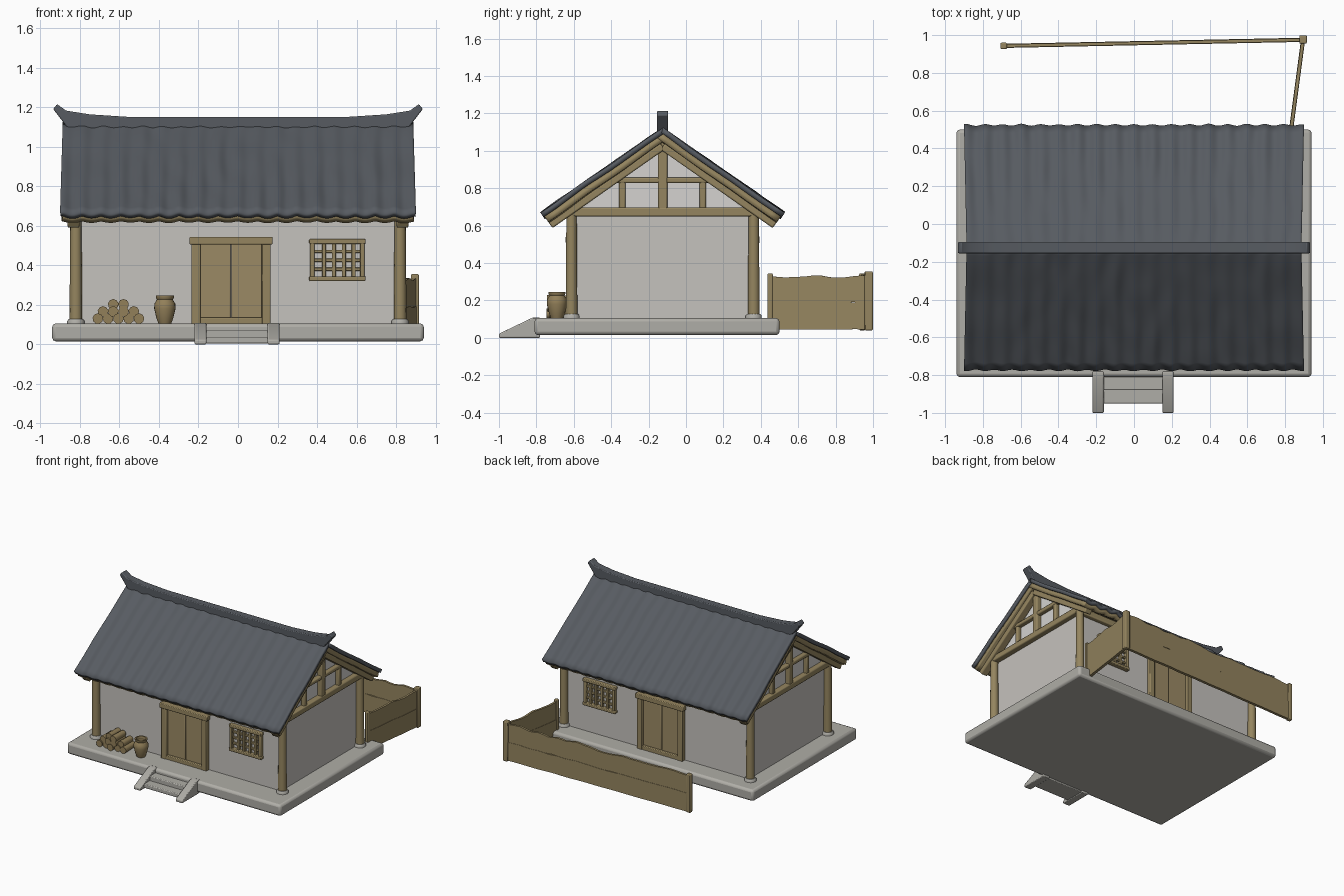
import bpy, bmesh, math
from mathutils import Vector, noise

if "Cube" in bpy.data.objects:
    bpy.data.objects.remove(bpy.data.objects["Cube"])

YC = -0.125          # y of the ridge line
SLOPE = 0.70         # roof drop per unit of y
RIDGE_Z = 1.12


def material(name, r, g, b):
    m = bpy.data.materials.new(name)
    m.diffuse_color = (r, g, b, 1)
    m.use_nodes = True
    m.node_tree.nodes["Principled BSDF"].inputs["Base Color"].default_value = m.diffuse_color
    return m


STONE = material("pale stone", 0.43, 0.42, 0.385)
PLASTER = material("plaster", 0.56, 0.54, 0.51)
INFILL = material("white infill", 0.66, 0.65, 0.63)
WOOD = material("timber", 0.30, 0.235, 0.115)
DOORWOOD = material("door wood", 0.33, 0.255, 0.13)
CLAY = material("brown clay", 0.29, 0.215, 0.10)
TILE = material("slate tile", 0.095, 0.105, 0.12)


def finish(name, bm, mat, bevel=0.0, angle=40, recalc=True):
    if recalc:
        bmesh.ops.recalc_face_normals(bm, faces=bm.faces)
    me = bpy.data.meshes.new(name)
    bm.to_mesh(me)
    bm.free()
    ob = bpy.data.objects.new(name, me)
    bpy.context.collection.objects.link(ob)
    me.materials.append(mat)
    if bevel:
        mod = ob.modifiers.new("bevel", 'BEVEL')
        mod.width, mod.segments = bevel, 2
        mod.limit_method = 'ANGLE'
    bpy.ops.object.select_all(action='DESELECT')
    ob.select_set(True)
    bpy.context.view_layer.objects.active = ob
    bpy.ops.object.shade_smooth_by_angle(angle=math.radians(angle))
    return ob


def box(name, x0, x1, y0, y1, z0, z1, mat, bevel=0.006):
    bm = bmesh.new()
    bmesh.ops.create_cube(bm, size=1)
    for v in bm.verts:
        v.co = ((x0 + x1) / 2 + v.co.x * (x1 - x0),
                (y0 + y1) / 2 + v.co.y * (y1 - y0),
                (z0 + z1) / 2 + v.co.z * (z1 - z0))
    return finish(name, bm, mat, bevel)


def beam(name, p, q, w, h, mat=WOOD, bevel=0.008):
    p, q = Vector(p), Vector(q)
    bm = bmesh.new()
    bmesh.ops.create_cube(bm, size=1)
    rot = (q - p).to_track_quat('X', 'Z')
    for v in bm.verts:
        v.co = (p + q) / 2 + rot @ Vector((v.co.x * (q - p).length, v.co.y * w, v.co.z * h))
    return finish(name, bm, mat, bevel)


def prism(name, pts, axis, a, b, mat, bevel=0.0):
    """Extrude a 2D outline along x (points are y,z) or y (points are x,z)."""
    bm = bmesh.new()
    put = (lambda p, t: (t, p[0], p[1])) if axis == 'x' else (lambda p, t: (p[0], t, p[1]))
    f = bm.faces.new([bm.verts.new(put(p, a)) for p in pts])
    new = bmesh.ops.extrude_face_region(bm, geom=[f])['geom']
    for v in new:
        if isinstance(v, bmesh.types.BMVert):
            v.co[0 if axis == 'x' else 1] = b
    return finish(name, bm, mat, bevel)


def lathe(name, profile, x, y, mat, n=20):
    bm = bmesh.new()
    rings = [[bm.verts.new((x + r * math.cos(k * math.tau / n), y + r * math.sin(k * math.tau / n), z))
              for k in range(n)] for r, z in profile]
    for a, b in zip(rings, rings[1:]):
        for k in range(n):
            bm.faces.new((a[k], a[(k + 1) % n], b[(k + 1) % n], b[k]))
    bm.faces.new(rings[0])
    bm.faces.new(rings[-1])
    return finish(name, bm, mat)


def roof_sheet(name, side, half, s_end, shift, thick, amp, mat):
    """Wavy sheet falling from the ridge, thickened downwards."""
    bm = bmesh.new()
    nx, ns = 180, 16
    n = Vector((0, side * SLOPE, 1)).normalized()
    grid = []
    for i in range(nx + 1):
        x = -half + 2 * half * i / nx
        row = []
        for j in range(ns + 1):
            s = s_end * j / ns
            p = Vector((x * (0.985 + 0.015 * j / ns), YC + side * s, RIDGE_Z - SLOPE * s))
            wave = amp * math.cos(x * math.tau / 0.099)
            rough = amp * 0.9 * noise.noise(Vector((x * 14, s * 6, side * 3)))
            row.append(bm.verts.new(p + n * (shift + wave * (0.35 + 0.65 * j / ns) + rough)))
        grid.append(row)
    for i in range(nx):
        for j in range(ns):
            q = [grid[i][j], grid[i + 1][j], grid[i + 1][j + 1], grid[i][j + 1]]
            bm.faces.new(q if side > 0 else q[::-1])
    ob = finish(name, bm, mat, angle=50, recalc=False)
    mod = ob.modifiers.new("thickness", 'SOLIDIFY')
    mod.thickness, mod.offset = thick, -1
    return ob


def plank(name, p, q, z0, z1, ragged, t=0.022):
    """Fence board from p to q with an uneven top edge."""
    p, q = Vector((*p, 0)), Vector((*q, 0))
    side = Vector((-(q - p).y, (q - p).x, 0)).normalized() * t / 2
    bm = bmesh.new()
    n, last = 40, None
    for i in range(n + 1):
        c = p.lerp(q, i / n)
        top = z1 + ragged * noise.noise(c * 9)
        low = z0 + ragged * 0.4 * noise.noise(c * 7 + Vector((5, 0, 0)))
        ring = [bm.verts.new(c + o + Vector((0, 0, z)))
                for o, z in ((side, low), (side, top), (-side, top), (-side, low))]
        if last:
            for k in range(4):
                bm.faces.new((last[k], last[(k + 1) % 4], ring[(k + 1) % 4], ring[k]))
        else:
            bm.faces.new(ring)
        last = ring
    bm.faces.new(last)
    return finish(name, bm, WOOD)


# Stone platform and front steps
box("platform", -0.94, 0.94, -0.81, 0.50, 0.015, 0.105, STONE, 0.018)
for x0, x1 in ((-0.22, -0.16), (0.15, 0.21)):
    prism("step_cheek", [(-1.0, 0), (-1.0, 0.022), (-0.82, 0.108), (-0.78, 0.108), (-0.78, 0)],
          'x', x0, x1, STONE, 0.006)
box("lower_step", -0.17, 0.16, -0.95, -0.79, 0.005, 0.038, STONE)
box("upper_step", -0.17, 0.16, -0.88, -0.79, 0.005, 0.073, STONE)

# Plastered body, with gables
prism("walls", [(YC - 0.475, 0.09), (YC + 0.475, 0.09), (YC + 0.475, 0.69), (YC, 1.02), (YC - 0.475, 0.69)],
      'x', -0.80, 0.80, PLASTER)

# Corner posts on stone feet
for sx in (-1, 1):
    for sy in (-1, 1):
        x, y = sx * 0.82, YC + sy * 0.487
        lathe("post", [(0.032, 0.10), (0.031, 0.3), (0.028, 0.69)], x, y, WOOD, 14)
        lathe("post_foot", [(0.044, 0.095), (0.044, 0.118), (0.036, 0.128)], x, y, STONE, 14)

# Gable timber framing
for sx in (-1, 1):
    x = sx * 0.82
    prism("gable_infill", [(YC - 0.44, 0.68), (YC + 0.44, 0.68), (YC, 1.03)],
          'x', sx * 0.79, sx * 0.804, INFILL)
    beam("tie_beam", (x, YC - 0.50, 0.673), (x, YC + 0.50, 0.673), 0.05, 0.048)
    beam("king_post", (x, YC, 0.68), (x, YC, 1.06), 0.05, 0.045)
    beam("collar_beam", (x, YC - 0.27, 0.842), (x, YC + 0.27, 0.842), 0.04, 0.03)
    for sy in (-1, 1):
        y = YC + sy * 0.215
        beam("gable_stud", (x, y, 0.68), (x, y, 0.85), 0.035, 0.035)
        beam("gable_rafter", (x + sx * 0.012, YC, RIDGE_Z - 0.097),
             (x + sx * 0.012, YC + sy * 0.60, RIDGE_Z - 0.097 - SLOPE * 0.60), 0.06, 0.04)

# Roof: tiles over boards, on eave beams
for sy in (-1, 1):
    roof_sheet("roof_tiles", sy, 0.9, 0.65, 0.0, 0.028, 0.007, TILE)
    roof_sheet("roof_boards", sy, 0.885, 0.645, -0.026, 0.036, 0.005, WOOD)
    beam("eave_beam", (-0.84, YC + sy * 0.487, 0.66), (0.84, YC + sy * 0.487, 0.66), 0.045, 0.05)

# Ridge with upswept ends
half = [(0.55, 1.150), (0.75, 1.163), (0.87, 1.182), (0.915, 1.215), (0.935, 1.19), (0.885, 1.125), (0.86, 1.09)]
prism("ridge", [(-x, z) for x, z in half[::-1]] + half, 'y', YC - 0.03, YC + 0.03, TILE, 0.006)

# Doors and lattice windows, same on front and back
for sy in (-1, 1):
    def slab(name, x0, x1, d0, d1, z0, z1, mat=WOOD, bevel=0.005):
        a, b = sorted((YC + sy * d0, YC + sy * d1))
        box(name, x0, x1, a, b, z0, z1, mat, bevel)
    slab("door_leaf", -0.20, -0.037, 0.46, 0.485, 0.11, 0.51, DOORWOOD)
    slab("door_leaf", -0.033, 0.14, 0.46, 0.485, 0.11, 0.51, DOORWOOD)
    slab("door_jamb", -0.235, -0.19, 0.46, 0.508, 0.10, 0.52)
    slab("door_jamb", 0.12, 0.165, 0.46, 0.508, 0.10, 0.52)
    slab("door_lintel", -0.245, 0.175, 0.46, 0.518, 0.505, 0.543)
    slab("door_sill", -0.20, 0.13, 0.46, 0.505, 0.10, 0.135)
    for z in (0.32, 0.508):
        slab("window_rail", 0.36, 0.645, 0.46, 0.508, z, z + 0.024)
    for x in (0.365, 0.618):
        slab("window_stile", x, x + 0.022, 0.46, 0.505, 0.325, 0.53)
    for k in range(4):
        x = 0.425 + k * 0.05
        slab("lattice_bar", x, x + 0.02, 0.46, 0.496, 0.33, 0.52, WOOD, 0.003)
    for k in range(3):
        z = 0.372 + k * 0.045
        slab("lattice_bar", 0.37, 0.635, 0.46, 0.491, z, z + 0.016, WOOD, 0.003)

# Firewood stack
for row, count in enumerate((5, 4, 2)):
    for k in range(count):
        x = -0.605 + (k - (count - 1) / 2) * 0.052
        z = 0.13 + row * 0.036
        wob = 0.012 * math.sin(k * 2.3 + row)
        bm = bmesh.new()
        bmesh.ops.create_cone(bm, cap_ends=True, segments=9, radius1=0.027, radius2=0.024, depth=0.13)
        for v in bm.verts:
            v.co = (x + v.co.x, -0.668 + wob + v.co.z, z + v.co.y)
        finish("firewood_log", bm, CLAY)

# Clay jar
lathe("jar", [(0.032, 0.104), (0.042, 0.13), (0.054, 0.18), (0.053, 0.205), (0.040, 0.226), (0.046, 0.236),
              (0.046, 0.246), (0.036, 0.246), (0.034, 0.225)], -0.37, -0.69, CLAY)

# Back yard fence
corner, far_end, house_end = (0.895, 0.975), (-0.69, 0.943), (0.825, 0.45)
for label, end in (("back", far_end), ("side", house_end)):
    plank(label + "_fence_lower_board", end, corner, 0.045, 0.19, 0.008)
    plank(label + "_fence_upper_board", end, corner, 0.188, 0.33, 0.024, 0.017)
for x, y, r, top in ((*corner, 0.02, 0.355), (*far_end, 0.017, 0.345), (*house_end, 0.014, 0.345)):
    box("fence_post", x - r, x + r, y - r, y + r + (0.004 if r == 0.02 else 0), 0.04, top, WOOD, 0.006)
